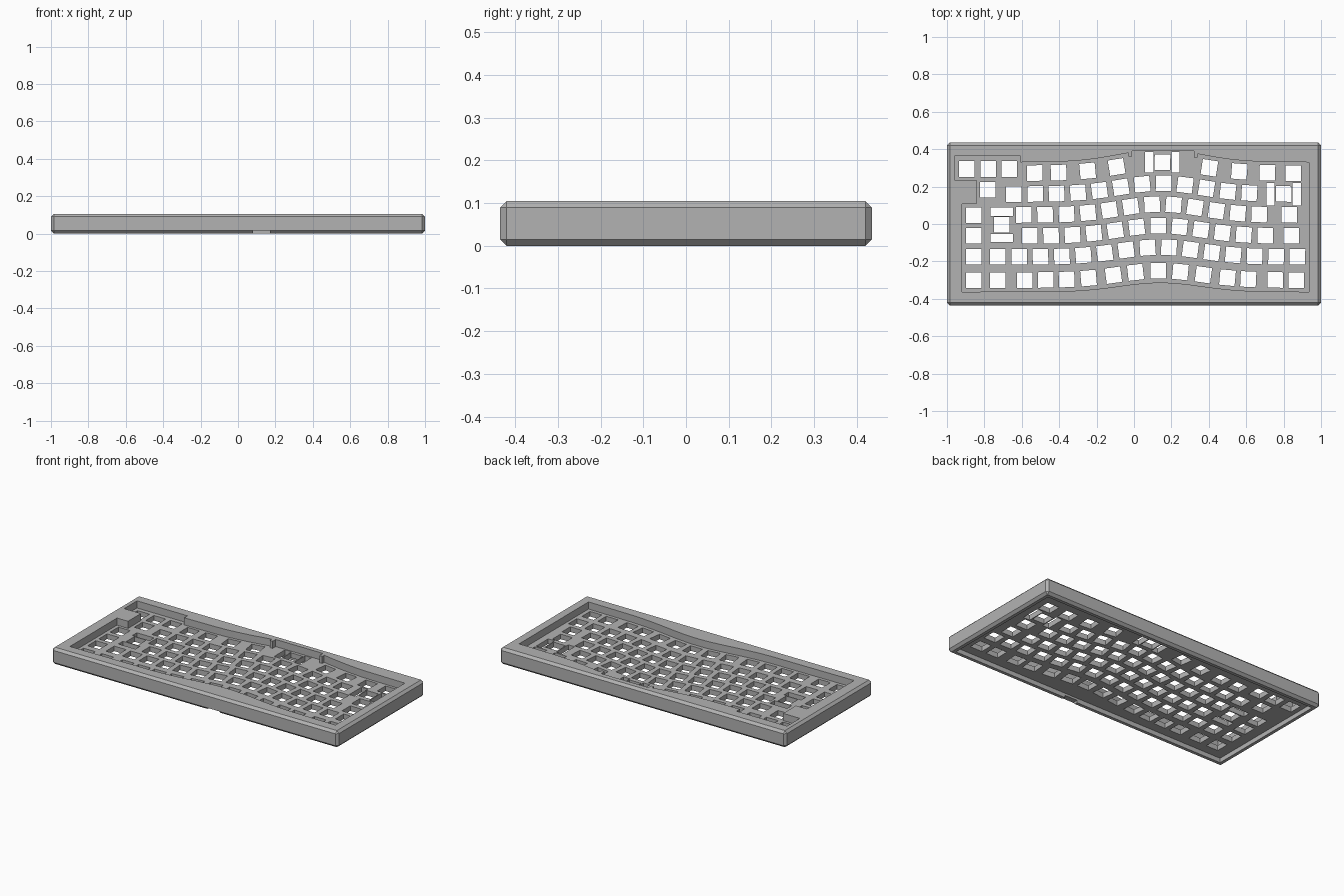
import bpy, bmesh, math
from mathutils import Matrix, Vector

if "Cube" in bpy.data.objects:
    bpy.data.objects.remove(bpy.data.objects["Cube"], do_unlink=True)

HEIGHT = 0.105
PLATE_TOP, PLATE_BOTTOM = 0.06, 0.028
KEY, PITCH = 0.083, 0.1145
BUMP_X, BUMP_W = 0.14, 0.31

grey = bpy.data.materials.new("case_grey")
grey.use_nodes = True
grey.diffuse_color = (0.45, 0.45, 0.45, 1)
grey.node_tree.nodes["Principled BSDF"].inputs["Base Color"].default_value = (0.45, 0.45, 0.45, 1)


def to_object(bm, name):
    bmesh.ops.recalc_face_normals(bm, faces=bm.faces)
    mesh = bpy.data.meshes.new(name)
    bm.to_mesh(mesh)
    bm.free()
    obj = bpy.data.objects.new(name, mesh)
    bpy.context.collection.objects.link(obj)
    mesh.materials.append(grey)
    return obj


def add_box(bm, x, y, w, d, z0, z1, angle=0):
    m = (Matrix.Translation((x, y, (z0 + z1) / 2)) @ Matrix.Rotation(angle, 4, "Z")
         @ Matrix.Diagonal((w, d, z1 - z0, 1)))
    bmesh.ops.create_cube(bm, size=1, matrix=m)


def cut(target, cutter):
    cutter.hide_render = True
    mod = target.modifiers.new("cut", "BOOLEAN")
    mod.operation, mod.solver, mod.object = "DIFFERENCE", "EXACT", cutter
    bpy.context.view_layer.objects.active = target
    bpy.ops.object.modifier_apply(modifier=mod.name)
    bpy.data.objects.remove(cutter, do_unlink=True)


def bump(x, amp):
    return amp * math.exp(-((x - BUMP_X) / BUMP_W) ** 2)


def arc(x0, x1, y, amp, steps):
    xs = [x0 + (x1 - x0) * i / steps for i in range(steps + 1)]
    return [(x, y + bump(x, amp)) for x in xs]


# Case: chamfered slab
bm = bmesh.new()
add_box(bm, 0, 0, 2, 0.87, 0, HEIGHT)
bmesh.ops.bevel(bm, geom=bm.edges[:], offset=0.015, segments=1, affect="EDGES")
case = to_object(bm, "keyboard_case")

# Top recess: outline that follows the arched key rows
outline = [(-0.96, 0.363), (-0.607, 0.363), (-0.607, 0.33)]
outline += arc(-0.4, -0.03, 0.33, 0.068, 8)
outline += [(-0.03, 0.36), (-0.01, 0.36), (-0.01, 0.39), (0.32, 0.39), (0.32, 0.355), (0.34, 0.355)]
outline += arc(0.34, 0.68, 0.33, 0.068, 8)
outline += [(0.935, 0.33), (0.935, -0.363)]
outline += arc(0.62, -0.34, -0.363, 0.05, 18)
outline += [(-0.92, -0.363), (-0.92, 0.107), (-0.843, 0.107), (-0.843, 0.235), (-0.96, 0.235)]
bm = bmesh.new()
face = bm.faces.new([bm.verts.new((x, y, PLATE_TOP)) for x, y in outline])
top = bmesh.ops.extrude_face_region(bm, geom=[face])["geom"]
bmesh.ops.translate(bm, vec=Vector((0, 0, 0.1)),
                    verts=[v for v in top if isinstance(v, bmesh.types.BMVert)])
cut(case, to_object(bm, "top_recess_cutter"))

# Underside recess, leaving a thin rim
bm = bmesh.new()
add_box(bm, 0, 0, 1.93, 0.8, -0.05, PLATE_BOTTOM)
cut(case, to_object(bm, "bottom_recess_cutter"))

# Cable notch in the front rim
bm = bmesh.new()
add_box(bm, 0.125, -0.42, 0.09, 0.1, -0.05, 0.015)
cut(case, to_object(bm, "cable_notch_cutter"))


def run(start, count):
    return [start + PITCH * i for i in range(count)]


# Key openings: (base y, arch height, x positions)
rows = [
    (0.294, 0, run(-0.895, 3)),
    (0.272, 0.058, [-0.53, -0.403, -0.248, -0.093, 0.152, 0.403, 0.563, 0.713, 0.852]),
    (0.182, 0, [-0.782]),
    (0.16, 0.058, run(-0.643, 12) + [0.8]),
    (0.048, 0.058, [-0.857] + run(-0.59, 12) + [0.83]),
    (-0.005, 0, [-0.708]),
    (-0.064, 0.055, [-0.857] + run(-0.558, 12) + [0.841]),
    (-0.176, 0.052, [-0.857] + run(-0.729, 15)),
    (-0.3, 0.05, [-0.857, -0.729, -0.585, -0.472, -0.36, -0.243, -0.11, 0.008,
                  0.13, 0.248, 0.371, 0.5, 0.611, 0.755, 0.868]),
]
bm = bmesh.new()
for y, amp, xs in rows:
    for x in xs:
        slope = -2 * (x - BUMP_X) / BUMP_W ** 2 * bump(x, amp)
        add_box(bm, x, y + bump(x, amp), KEY, KEY, -0.02, 0.08, math.atan(slope))

# Stabiliser slots beside the wide keys
for side in (-1, 1):
    add_box(bm, 0.152 + side * 0.07, 0.33, 0.045, 0.11, -0.02, 0.08)
    add_box(bm, 0.8 + side * 0.07, 0.16, 0.045, 0.12, -0.02, 0.08)
    add_box(bm, -0.708, -0.005 + side * 0.07, 0.12, 0.045, -0.02, 0.08)
cut(case, to_object(bm, "key_openings_cutter"))
